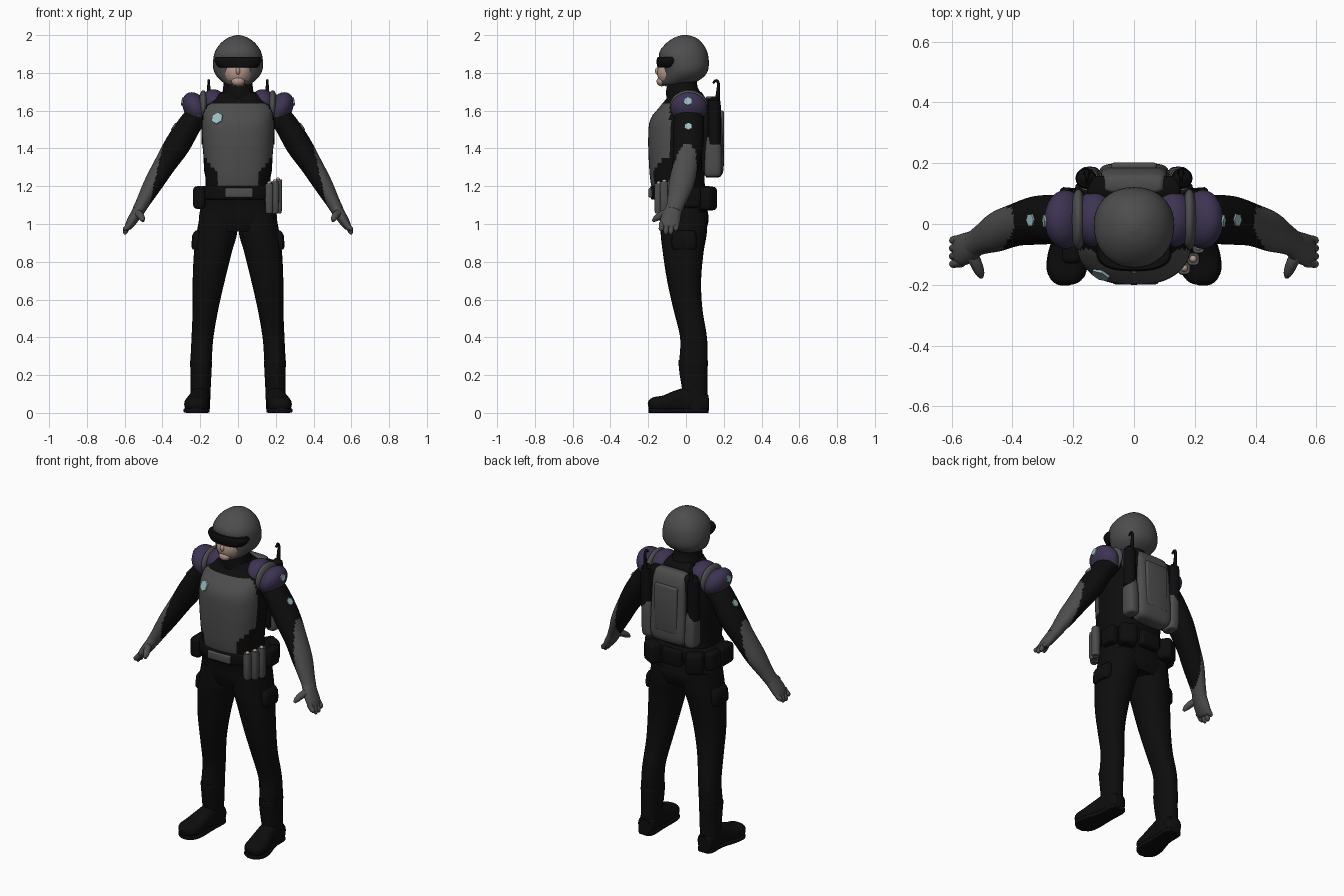
import bpy, bmesh, math
from mathutils import Vector, Matrix
from mathutils.bvhtree import BVHTree

def mat(name, r, g, b):
    m = bpy.data.materials.new(name)
    m.diffuse_color = (r, g, b, 1)
    return m

GREY = mat("armour grey", .075, .075, .075)
BLACK = mat("fabric black", .004, .004, .004)
PURPLE = mat("pad purple", .047, .034, .085)
BLUE = mat("badge pale blue", .33, .52, .55)
SKIN = mat("skin", .45, .31, .25)
X, Y, Z = Vector((1, 0, 0)), Vector((0, 1, 0)), Vector((0, 0, 1))

def finish(name, bm, mats, rule=None, angle=45):
    bmesh.ops.recalc_face_normals(bm, faces=bm.faces)
    if rule:
        for f in bm.faces:
            f.material_index = rule(f.calc_center_median())
    me = bpy.data.meshes.new(name)
    bm.to_mesh(me)
    bm.free()
    for m in mats:
        me.materials.append(m)
    me.shade_smooth()
    me.set_sharp_from_angle(angle=math.radians(angle))
    ob = bpy.data.objects.new(name, me)
    bpy.context.collection.objects.link(ob)
    return ob

def spline(secs, steps):
    """Catmull-Rom through (x, y, z, half width, half depth) sections."""
    out = []
    for i in range(len(secs) - 1):
        p = [secs[max(0, i - 1)], secs[i], secs[i + 1], secs[min(len(secs) - 1, i + 2)]]
        for k in range(steps):
            t = k / steps
            out.append([.5 * (2 * b + (c - a) * t + (2*a - 5*b + 4*c - d) * t*t + (3*b - a - 3*c + d) * t**3)
                        for a, b, c, d in zip(*p)])
    return out + [list(secs[-1])]

def loft(name, secs, *mats, n=32, p=2.0, flat=False, ref=Y, steps=4, rule=None):
    pts = spline(secs, steps)
    bm, rings = bmesh.new(), []
    for i, s in enumerate(pts):
        t = Z if flat else (Vector(pts[min(i + 1, len(pts) - 1)][:3]) - Vector(pts[max(i - 1, 0)][:3])).normalized()
        u = ref.cross(t).normalized()
        v = t.cross(u)
        ring = []
        for k in range(n):
            c, d = math.cos(2 * math.pi * k / n), math.sin(2 * math.pi * k / n)
            c, d = [math.copysign(abs(w) ** (2 / p), w) for w in (c, d)]
            ring.append(bm.verts.new(Vector(s[:3]) + u * c * s[3] + v * d * s[4]))
        rings.append(ring)
    for r, q in zip(rings, rings[1:]):
        for k in range(n):
            bm.faces.new((r[k], r[(k + 1) % n], q[(k + 1) % n], q[k]))
    bm.faces.new(rings[0])
    bm.faces.new(rings[-1])
    return finish(name, bm, mats, rule)

def stack(rows):
    """Rows of (z, half width, front y, back y) to centred sections."""
    return [(0, (f + b) / 2, z, a, (b - f) / 2) for z, a, f, b in rows]

def ball(name, loc, rad, *mats, rot=0, rule=None):
    bm = bmesh.new()
    bmesh.ops.create_uvsphere(bm, u_segments=32, v_segments=20, radius=1)
    m = Matrix.Translation(loc) @ Matrix.Rotation(rot, 4, 'Y') @ Matrix.Diagonal((*rad, 1))
    bmesh.ops.transform(bm, matrix=m, verts=bm.verts)
    return finish(name, bm, mats, rule)

def box(name, loc, size, m, bevel=.015, turn=0):
    bm = bmesh.new()
    bmesh.ops.create_cube(bm, size=1)
    bmesh.ops.scale(bm, vec=size, verts=bm.verts)
    bmesh.ops.bevel(bm, geom=bm.edges[:], offset=bevel, segments=3, profile=.5, affect='EDGES')
    bmesh.ops.transform(bm, matrix=Matrix.Translation(loc) @ Matrix.Rotation(turn, 4, 'Z'), verts=bm.verts)
    return finish(name, bm, [m])

def patch(name, ob, origin, direction, r):
    """Thin hexagonal badge laid on the surface hit by a ray."""
    bm = bmesh.new()
    bm.from_mesh(ob.data)
    hit, nor, _, _ = BVHTree.FromBMesh(bm).ray_cast(Vector(origin), Vector(direction))
    bm.free()
    if hit is None:
        return
    bm = bmesh.new()
    bmesh.ops.create_cone(bm, cap_ends=True, segments=6, radius1=r, radius2=r, depth=.009)
    m = Matrix.Translation(hit) @ nor.to_track_quat('Z', 'Y').to_matrix().to_4x4()
    bmesh.ops.transform(bm, matrix=m, verts=bm.verts)
    finish(name, bm, [BLUE])

# torso with chest armour on its front
def chest_rule(c):
    half = .20 if c.z > 1.36 else (.11 if c.z < 1.28 else .11 + (c.z - 1.28) * 1.0)
    return 1 if 1.2 < c.z < 1.64 and c.y < -.085 and abs(c.x) < half else 0
torso = loft("torso", stack([(.96, .17, -.12, .10), (1.02, .205, -.14, .12), (1.1, .195, -.15, .11),
    (1.2, .172, -.183, .1), (1.3, .178, -.195, .1), (1.45, .19, -.2, .12), (1.55, .19, -.19, .12),
    (1.62, .18, -.14, .11), (1.67, .13, -.1, .1), (1.7, .085, -.1, .08)]),
    BLACK, GREY, n=64, p=2.5, flat=True, steps=6, rule=chest_rule)
patch("chest_badge", torso, (-.11, -1, 1.56), Y, .033)
loft("collar", stack([(1.64, .11, -.10, .09), (1.69, .085, -.105, .08), (1.73, .078, -.1, .06), (1.8, .07, -.07, .06)]),
     BLACK, flat=True)

# helmet, face and visor
loft("helmet", stack([(1.735, .055, -.13, .0), (1.75, .08, -.135, .05), (1.785, .115, -.125, .1), (1.83, .132, -.125, .12),
    (1.9, .126, -.143, .116), (1.95, .098, -.112, .092), (1.985, .055, -.065, .055), (2.0, .012, -.02, .01)]),
    GREY, n=40, flat=True, p=2.15)
ball("face", (0, -.075, 1.8), (.075, .078, .078), SKIN)
ball("nose", (0, -.148, 1.81), (.012, .016, .02), SKIN)
ball("chin", (0, -.128, 1.755), (.035, .028, .026), SKIN)
loft("visor", stack([(1.828, .092, -.148, -.02), (1.835, .108, -.153, -.02), (1.865, .125, -.156, -.02), (1.885, .118, -.15, -.03)]),
     BLACK, flat=True, p=2.6)

# belt, buckle and rear pouches
loft("belt", stack([(1.13, .197, -.18, .125), (1.14, .202, -.187, .13), (1.19, .198, -.19, .13), (1.2, .19, -.185, .125)]),
     BLACK, flat=True, p=2.4, steps=2)
box("buckle", (.005, -.186, 1.165), (.15, .025, .05), GREY, .008)
box("rear_pouch", (0, .125, 1.145), (.13, .05, .1), BLACK)
box("hip_pouch", (-.205, -.07, 1.14), (.065, .12, .12), BLACK, .02)
# magazine holder on the wearer's left hip
for i, (x, y) in enumerate([(.165, -.145), (.195, -.115), (.212, -.075)]):
    loft("magazine_sleeve", [(x, y, 1.06, .012, .012), (x, y, 1.07, .02, .022), (x, y, 1.2 + i * .01, .021, .022),
         (x, y, 1.215 + i * .01, .018, .018)], GREY, n=16, flat=True, p=3, steps=2)
    ball("magazine_tip", (x, y, 1.213 + i * .01), (.012, .012, .014), SKIN)

# backpack
box("backpack_frame", (0, .12, 1.465), (.31, .075, .4), BLACK, .02)
loft("backpack_shell", stack([(1.245, .085, .11, .17), (1.26, .105, .1, .19), (1.31, .115, .1, .2), (1.45, .112, .1, .195),
     (1.6, .108, .1, .185), (1.66, .1, .1, .165), (1.675, .085, .11, .15)]), GREY, flat=True, p=4.5, steps=3)
box("backpack_panel", (0, .19, 1.46), (.15, .024, .28), GREY, .01)

for s in (1, -1):
    side = "left_" if s > 0 else "right_"
    def mir(rows):
        return [(s * r[0], *r[1:]) for r in rows]
    # backpack pods, canisters and antennas
    loft(side + "backpack_pod", mir([(.14, .14, 1.25, .02, .03), (.143, .142, 1.27, .035, .045), (.148, .145, 1.4, .035, .043),
         (.15, .145, 1.46, .03, .035)]), GREY, n=20, flat=True, p=3)
    loft(side + "canister", mir([(.158, .15, 1.42, .034, .034), (.158, .15, 1.63, .034, .034), (.158, .15, 1.66, .025, .025),
         (.157, .15, 1.675, .01, .01)]), BLACK, n=20, flat=True, steps=2)
    loft(side + "antenna", mir([(.155, .165, 1.6, .014, .014), (.155, .168, 1.68, .011, .011), (.155, .172, 1.74, .008, .008),
         (.155, .16, 1.76, .007, .007), (.155, .143, 1.745, .006, .006)]), BLACK, n=10, ref=X)
    box(side + "back_pouch", (s * .135, .105, 1.135), (.1, .1, .125), BLACK, .022, -s * .5)
    box(side + "side_pouch", (s * .2, .03, 1.14), (.06, .1, .11), BLACK, .02)

    # shoulder straps and pads
    ball(side + "shoulder_strap", (s * .13, .015, 1.635), (.07, .092, .078), PURPLE)
    ball(side + "strap_trim", (s * .183, .015, 1.625), (.028, .1, .083), GREY)
    pad = ball(side + "shoulder_pad", (s * .226, .015, 1.615), (.062, .097, .088), PURPLE, GREY, rot=s * .5,
               rule=lambda c: 1 if c.z < 1.575 else 0)

    # arm with grey forearm guard
    arm = loft(side + "arm", mir([(.17, .015, 1.62, .06, .075), (.245, .015, 1.54, .062, .08), (.32, .012, 1.42, .068, .08),
         (.39, -.003, 1.31, .058, .07), (.45, -.025, 1.21, .05, .066), (.5, -.05, 1.12, .038, .05),
         (.528, -.065, 1.07, .033, .043)]), BLACK, GREY, n=40, steps=7,
         rule=lambda c: 1 if abs(c.x) > .41 + (1.36 - c.z) * .23 else 0)
    patch(side + "pad_badge", pad, (s * 1, .01, 1.85), (-s * .95, 0, -.27), .022)
    patch(side + "arm_badge", arm, (s * 1, .013, 1.515), (-s, 0, 0), .022)

    # gloved hand
    loft(side + "palm", mir([(.515, -.06, 1.09, .033, .043), (.54, -.075, 1.05, .03, .05), (.565, -.085, 1.01, .026, .053),
         (.58, -.088, .985, .02, .048), (.585, -.089, .975, .012, .04)]), GREY, n=24)
    for i, (y, tip) in enumerate([(-.128, .962), (-.102, .945), (-.076, .945), (-.05, .962)]):
        loft(side + "finger", mir([(.568, y, 1.005, .016, .015), (.588, y - .002, .98, .015, .014),
             (.597, y - .004, tip + .012, .0125, .0125), (.598, y - .004, tip, .005, .005)]), GREY, n=12)
    loft(side + "thumb", mir([(.54, -.09, 1.06, .022, .022), (.522, -.125, 1.05, .02, .02), (.508, -.158, 1.03, .016, .016),
         (.502, -.175, 1.015, .007, .007)]), GREY, n=14, ref=X)

    # trouser leg and thigh pocket
    loft(side + "leg", mir([(.1, -.01, 1.06, .1, .125), (.112, -.012, .95, .107, .122), (.133, -.015, .85, .1, .108),
         (.155, -.01, .7, .085, .09), (.172, .01, .55, .068, .077), (.188, .04, .4, .058, .071),
         (.195, .04, .28, .056, .074), (.195, .04, .2, .05, .066)]), BLACK, flat=True, p=2.2)
    loft(side + "thigh_pocket", mir([(.21, -.01, .865, .025, .05), (.215, -.01, .875, .03, .065), (.212, -.01, .94, .03, .065),
         (.2, -.01, .965, .025, .055)]), BLACK, n=20, flat=True, p=3.5, steps=2)

    # boot shaft, foot and sole
    loft(side + "boot_shaft", mir([(.2, .05, .02, .052, .062), (.199, .048, .1, .053, .065), (.196, .04, .2, .055, .073),
         (.196, .038, .27, .058, .078), (.196, .038, .28, .054, .074)]), BLACK, flat=True, p=2.2)
    loft(side + "boot_foot", mir([(.198, .118, .05, .035, .045), (.199, .1, .052, .048, .05), (.2, .03, .07, .053, .065),
         (.207, -.04, .062, .055, .06), (.218, -.11, .048, .064, .046), (.224, -.165, .044, .06, .04),
         (.226, -.19, .04, .042, .028), (.226, -.2, .038, .018, .012)]), BLACK, ref=Z, p=2.5)
    loft(side + "boot_sole", mir([(.2, .118, .0125, .035, .0125), (.2, .09, .0125, .05, .0125), (.203, 0, .0125, .05, .0125),
         (.218, -.11, .0125, .067, .0125), (.224, -.17, .0125, .06, .0125), (.226, -.198, .0125, .025, .0125)]),
         BLACK, ref=Z, p=6)
